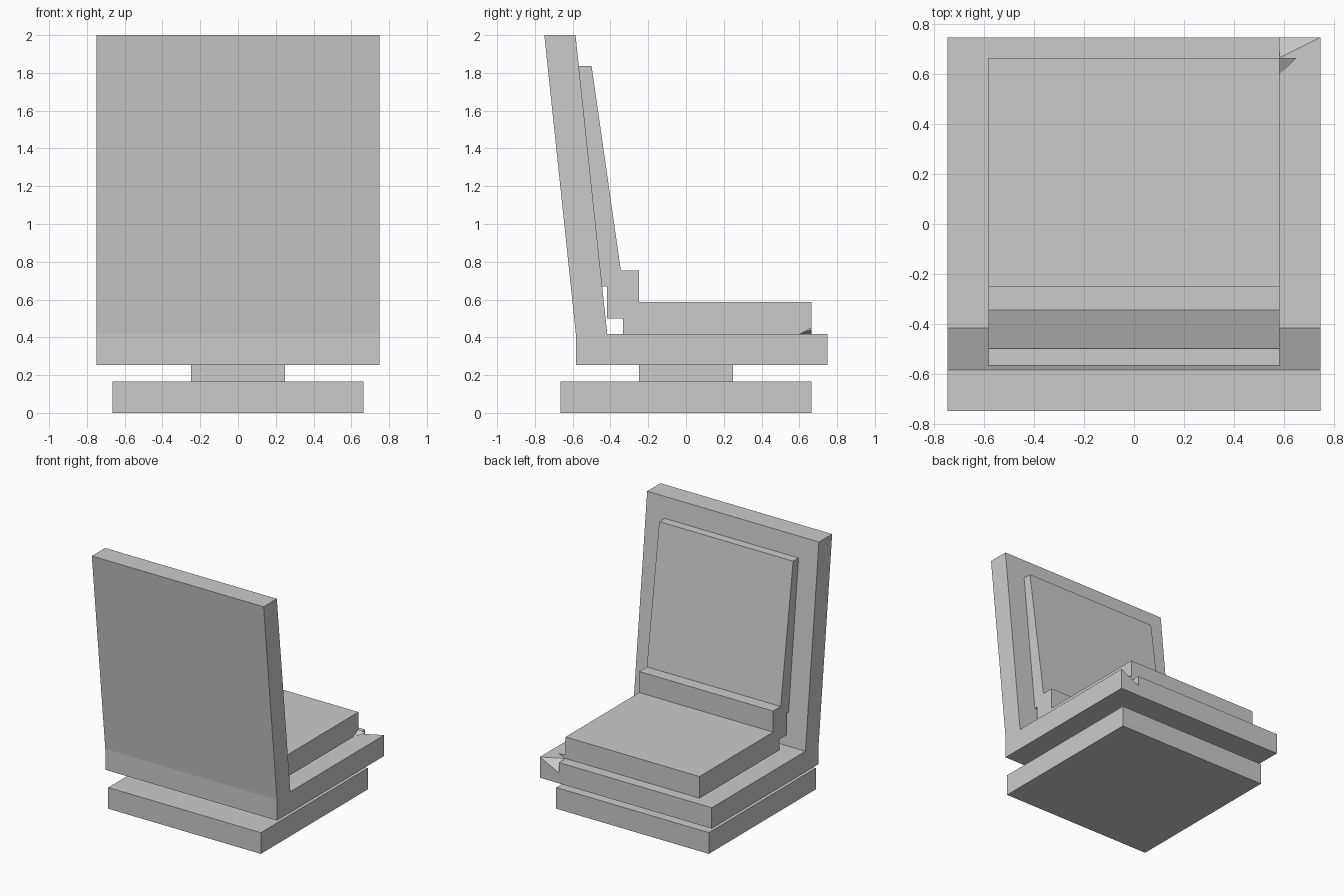
import bpy, bmesh

if "Cube" in bpy.data.objects:
    bpy.data.objects.remove(bpy.data.objects["Cube"])


def finish(name, bm):
    bmesh.ops.recalc_face_normals(bm, faces=bm.faces[:])
    mesh = bpy.data.meshes.new(name)
    bm.to_mesh(mesh)
    bm.free()
    obj = bpy.data.objects.new(name, mesh)
    bpy.context.collection.objects.link(obj)
    return obj


def extrude_profile(name, points, half_width):
    """Side profile in (y, z), extruded across x."""
    bm = bmesh.new()
    face = bm.faces.new([bm.verts.new((-half_width, y, z)) for y, z in points])
    ext = bmesh.ops.extrude_face_region(bm, geom=[face])["geom"]
    verts = [v for v in ext if isinstance(v, bmesh.types.BMVert)]
    bmesh.ops.translate(bm, verts=verts, vec=(2 * half_width, 0, 0))
    return finish(name, bm)


def hull(name, points):
    bm = bmesh.new()
    for p in points:
        bm.verts.new(p)
    bmesh.ops.convex_hull(bm, input=bm.verts[:])
    return finish(name, bm)


def slab(name, half, z0, z1):
    pts = [(-half, z0), (half, z0), (half, z1), (-half, z1)]
    return extrude_profile(name, pts, half)


# Base and pedestal
slab("base", 0.665, 0.0, 0.167)
slab("pedestal", 0.248, 0.167, 0.253)

# Seat pan with leaning back, one L-shaped shell
shell = extrude_profile("seat_shell", [
    (-0.583, 0.253), (0.748, 0.253), (0.748, 0.417), (-0.417, 0.417),
    (-0.585, 2.0), (-0.75, 2.0), (-0.583, 0.417)], 0.748)

# Chipped corner at the far right of the seat pan
cutter = hull("corner_cutter", [
    (0.583, 0.583, 0.5), (0.583, 0.917, 0.167),
    (0.917, 0.833, 0.417), (0.583, 0.917, 0.5)])
cutter.hide_render = True
mod = shell.modifiers.new("chip", "BOOLEAN")
mod.operation = "DIFFERENCE"
mod.solver = "EXACT"
mod.object = cutter
bpy.context.view_layer.objects.active = shell
bpy.ops.object.modifier_apply(modifier=mod.name)
bpy.data.objects.remove(cutter)

# Small sliver beside the chip
hull("corner_sliver", [
    (0.583, 0.6, 0.417), (0.583, 0.665, 0.417),
    (0.583, 0.665, 0.45), (0.65, 0.665, 0.44)])

# Stepped cushion covering seat and back
extrude_profile("cushion", [
    (-0.333, 0.417), (0.665, 0.417), (0.665, 0.587), (-0.25, 0.587),
    (-0.25, 0.753), (-0.345, 0.753), (-0.5, 1.837), (-0.568, 1.837),
    (-0.444, 0.67), (-0.417, 0.67), (-0.417, 0.5), (-0.333, 0.5)], 0.583)
